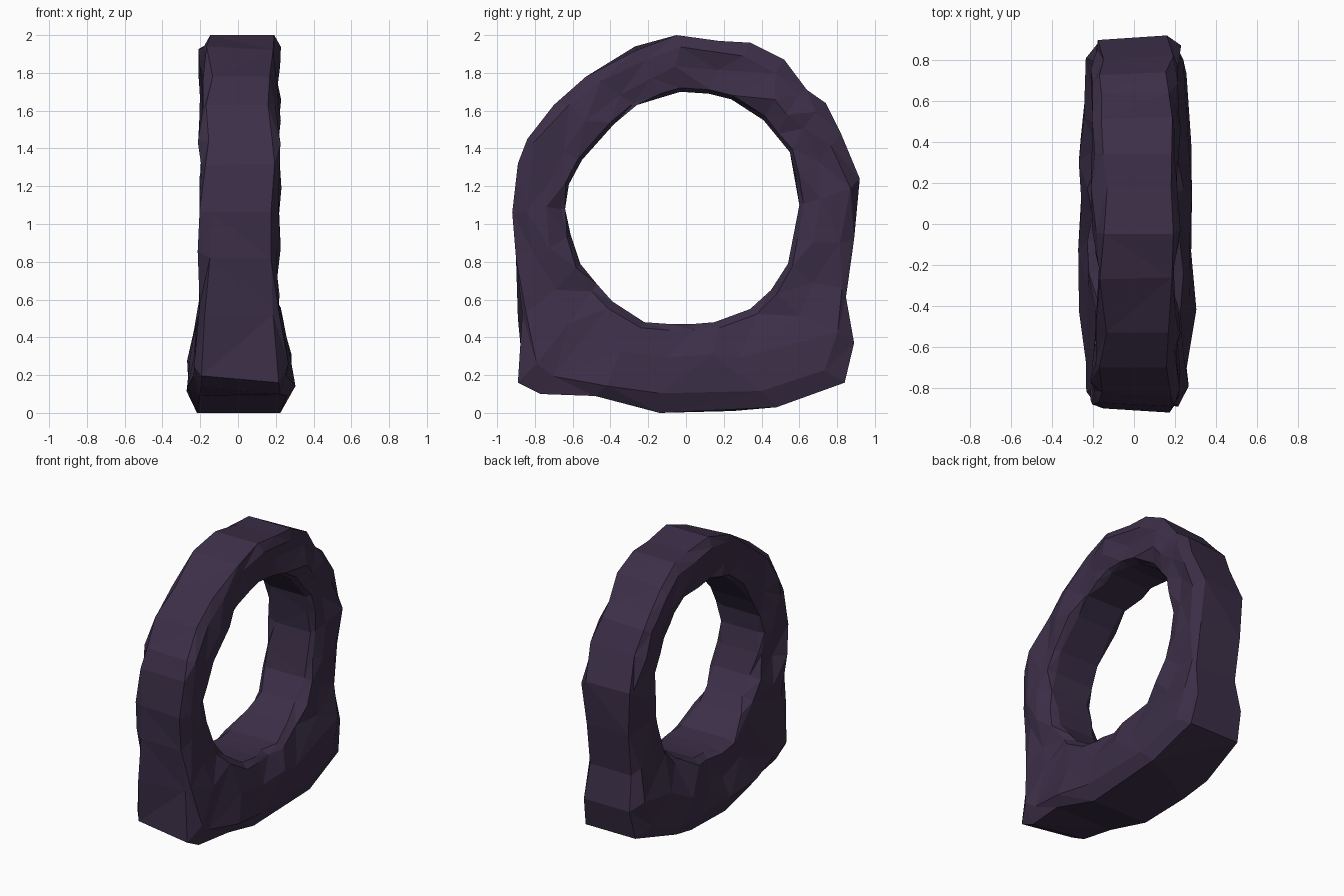
import bpy, bmesh, random, math

if "Cube" in bpy.data.objects:
    bpy.data.objects.remove(bpy.data.objects["Cube"])

random.seed(11)

# Stations round the ring: outer (y, z) paired with hole edge (y, z)
STATIONS = [
    (-0.05, 2.00, -0.03, 1.70), (0.18, 1.99, 0.12, 1.69),
    (0.34, 1.96, 0.24, 1.66), (0.52, 1.87, 0.41, 1.55),
    (0.64, 1.71, 0.48, 1.46), (0.74, 1.64, 0.55, 1.38),
    (0.82, 1.48, 0.58, 1.25), (0.92, 1.24, 0.60, 1.10),
    (0.89, 0.92, 0.57, 0.93), (0.87, 0.60, 0.54, 0.79),
    (0.89, 0.37, 0.45, 0.65), (0.84, 0.16, 0.34, 0.55),
    (0.48, 0.03, 0.15, 0.48), (0.25, 0.01, 0.03, 0.47),
    (-0.14, 0.00, -0.08, 0.47), (-0.50, 0.06, -0.22, 0.48),
    (-0.77, 0.10, -0.39, 0.59), (-0.89, 0.16, -0.47, 0.68),
    (-0.89, 0.50, -0.56, 0.79), (-0.90, 0.82, -0.61, 0.94),
    (-0.92, 1.06, -0.64, 1.08), (-0.89, 1.32, -0.62, 1.21),
    (-0.84, 1.45, -0.55, 1.34), (-0.70, 1.63, -0.38, 1.53),
    (-0.53, 1.78, -0.26, 1.63), (-0.27, 1.94, -0.13, 1.67),
]

# Half section: (fraction from outer to inner edge, share of half width)
HALF_SECTION = [(0.0, 0.82), (0.2, 1.0), (0.6, 0.98), (0.93, 0.92), (1.0, 0.75)]
SECTION = [(f, w) for f, w in HALF_SECTION] + [(f, -w) for f, w in reversed(HALF_SECTION)]


def half_width(y, z):
    """Even thickness, flaring at the foot but drawn in at its two ends."""
    flare = min(1.0, max(0.0, (0.65 - z) / 0.45))
    ends = max(0.0, (abs(y) - 0.6) / 0.3)
    return 0.20 + flare * (0.08 - 0.035 * ends)


def build_ring():
    bm = bmesh.new()
    rings = []
    for yo, zo, yi, zi in STATIONS:
        ring = []
        for f, w in SECTION:
            g = f + (random.choice((0, 0, 0.07)) if f == 0 else 0)  # chipped rim
            y, z = yo + (yi - yo) * g, zo + (zi - zo) * g
            x = w * half_width(y, z) + 0.01 + random.uniform(-0.024, 0.024)
            if 0 < f < 0.9:      # rough side faces
                y += random.uniform(-0.03, 0.03)
                z += random.uniform(-0.025, 0.025)
            ring.append(bm.verts.new((x, y, z)))
        rings.append(ring)
    n, m = len(rings), len(SECTION)
    for i in range(n):
        a, b = rings[i], rings[(i + 1) % n]
        for j in range(m):
            k = (j + 1) % m
            bm.faces.new((a[j], a[k], b[k], b[j]))
    bmesh.ops.triangulate(bm, faces=bm.faces[:])
    bmesh.ops.recalc_face_normals(bm, faces=bm.faces[:])
    # Merge near-flat facets into larger hewn planes
    bmesh.ops.dissolve_limit(bm, angle_limit=math.radians(7),
                             verts=bm.verts[:], edges=bm.edges[:])
    bmesh.ops.triangulate(bm, faces=bm.faces[:])
    # Settle the foot on the ground
    low = min(v.co.z for v in bm.verts)
    bmesh.ops.translate(bm, vec=(0, 0, -low), verts=bm.verts[:])
    mesh = bpy.data.meshes.new("stone_ring")
    bm.to_mesh(mesh)
    bm.free()
    obj = bpy.data.objects.new("stone_ring", mesh)
    bpy.context.collection.objects.link(obj)
    return obj


# Dark purple stone
stone = bpy.data.materials.new("dark_purple_stone")
stone.diffuse_color = (0.045, 0.028, 0.064, 1)
stone.use_nodes = True
stone.node_tree.nodes["Principled BSDF"].inputs["Base Color"].default_value = stone.diffuse_color
build_ring().data.materials.append(stone)
